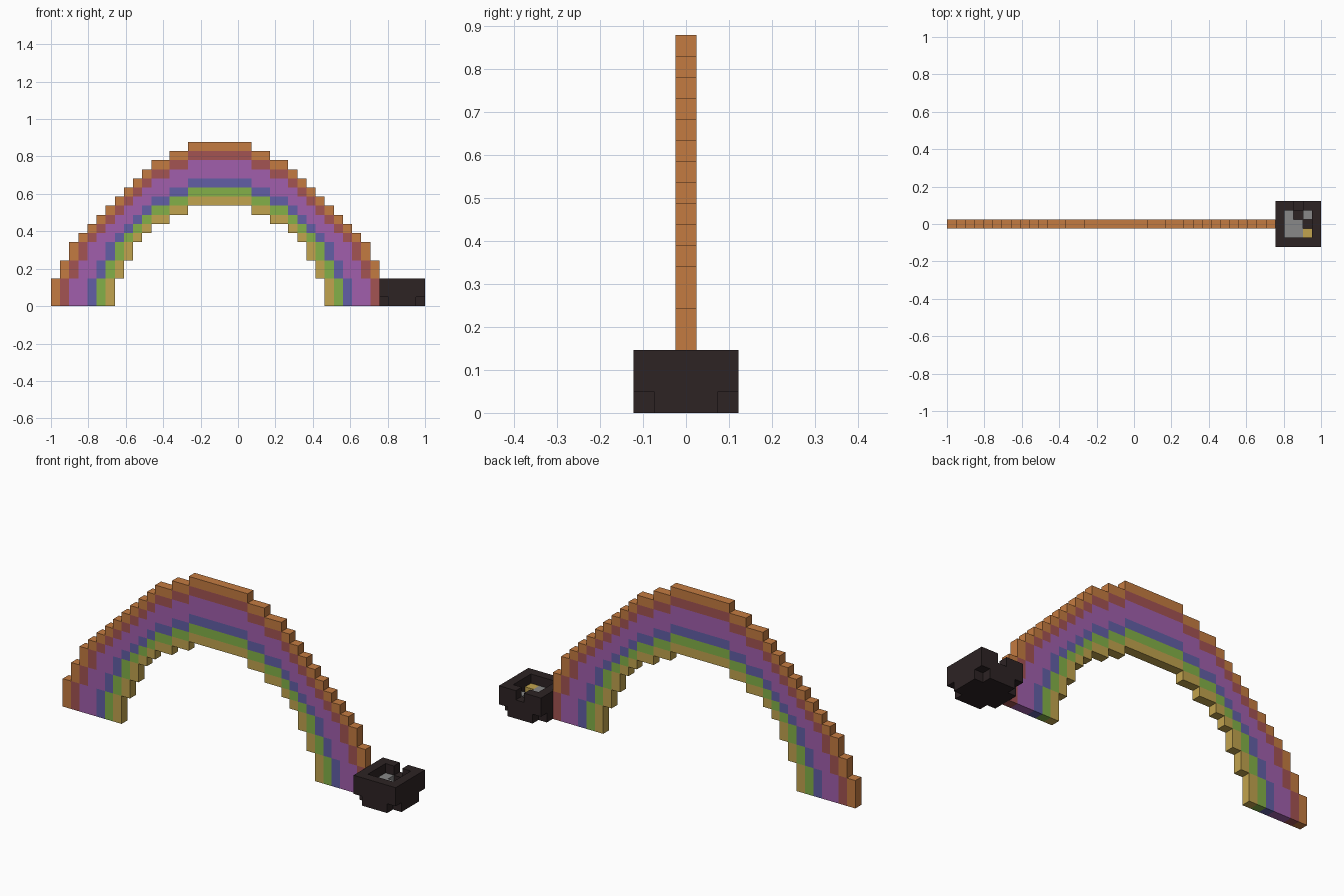
import bpy
import bmesh

if "Cube" in bpy.data.objects:
    bpy.data.objects.remove(bpy.data.objects["Cube"], do_unlink=True)

UNIT = 2 / 41  # edge of one block


def material(name, rgb):
    """Flat material from display colour values (0-255), stored as linear."""
    lin = [((c / 255 + 0.055) / 1.055) ** 2.4 for c in rgb] + [1.0]
    mat = bpy.data.materials.new(name)
    mat.use_nodes = True
    mat.diffuse_color = lin
    mat.node_tree.nodes["Principled BSDF"].inputs["Base Color"].default_value = lin
    return mat


def blocks(name, cells, mat):
    """Closed skin around a set of (column, row, level) blocks."""
    cells = set(cells)
    bm = bmesh.new()
    for cell in cells:
        for axis in range(3):
            for side in (0, 1):
                near = list(cell)
                near[axis] += 1 if side else -1
                if tuple(near) in cells:
                    continue
                quad = []
                for a, b in ((0, 0), (1, 0), (1, 1), (0, 1)):
                    p = list(cell)
                    p[axis] += side
                    p[(axis + 1) % 3] += a
                    p[(axis + 2) % 3] += b
                    quad.append(bm.verts.new((p[0] * UNIT - 1, (p[1] - 0.5) * UNIT, p[2] * UNIT)))
                bm.faces.new(quad if side else quad[::-1])
    bmesh.ops.remove_doubles(bm, verts=bm.verts, dist=UNIT / 100)
    bmesh.ops.dissolve_limit(bm, angle_limit=0.01, verts=bm.verts, edges=bm.edges)
    mesh = bpy.data.meshes.new(name)
    bm.to_mesh(mesh)
    bm.free()
    mesh.materials.append(mat)
    obj = bpy.data.objects.new(name, mesh)
    bpy.context.collection.objects.link(obj)


orange = material("orange", (196, 123, 65))
red = material("brick red", (163, 83, 82))
purple = material("purple", (161, 95, 172))
blue = material("blue", (98, 95, 166))
green = material("green", (131, 176, 72))
yellow = material("yellow", (193, 163, 78))
black = material("pot black", (45, 35, 36))
grey = material("coin grey", (136, 136, 136))

# Arch: stepped outer outline, mirrored about its middle column
half = [3, 5, 7, 8, 9, 10, 11, 12, 13, 14, 15, 16, 16, 17, 17, 18, 18, 18]
outline = half + [18] + half[::-1]
LAST = len(outline) - 1


def band_top(col, depth):
    """Height of the outline moved inward by a number of blocks."""
    col = min(col, LAST - col)
    if col < depth:
        return 0
    return min(outline[col - depth], outline[col] - depth)


bands = [("outer_band", orange, 0, 1), ("red_band", red, 1, 2),
         ("purple_band", purple, 2, 4), ("blue_band", blue, 4, 5),
         ("green_band", green, 5, 6), ("inner_band", yellow, 6, 7)]
for name, mat, start, end in bands:
    cells = [(c, 0, z) for c in range(LAST + 1)
             for z in range(band_top(c, end), band_top(c, start))
             if not (c == LAST and z < 3)]  # the pot stands here
    blocks(name, cells, mat)

# Pot: hollow box with cut bottom corners and a notch in the back rim
X = LAST + 2  # middle column of the pot
pot = []
for dx in range(-2, 3):
    for dy in range(-2, 3):
        for z in range(3):
            corner = abs(dx) == 2 and abs(dy) == 2 and z == 0
            inside = abs(dx) < 2 and abs(dy) < 2 and z > 0
            notch = dx == 0 and dy == 2 and z == 2
            if not (corner or inside or notch):
                pot.append((X + dx, dy, z))
blocks("pot", pot, black)

# Coins inside the pot, with two gaps showing the floor
gaps = {(0, 1), (1, 0)}
gold = (1, -1)
coins = [(X + dx, dy, 1) for dx in (-1, 0, 1) for dy in (-1, 0, 1)
         if (dx, dy) not in gaps and (dx, dy) != gold]
blocks("grey_coins", coins, grey)
blocks("gold_coin", [(X + gold[0], gold[1], 1)], yellow)
